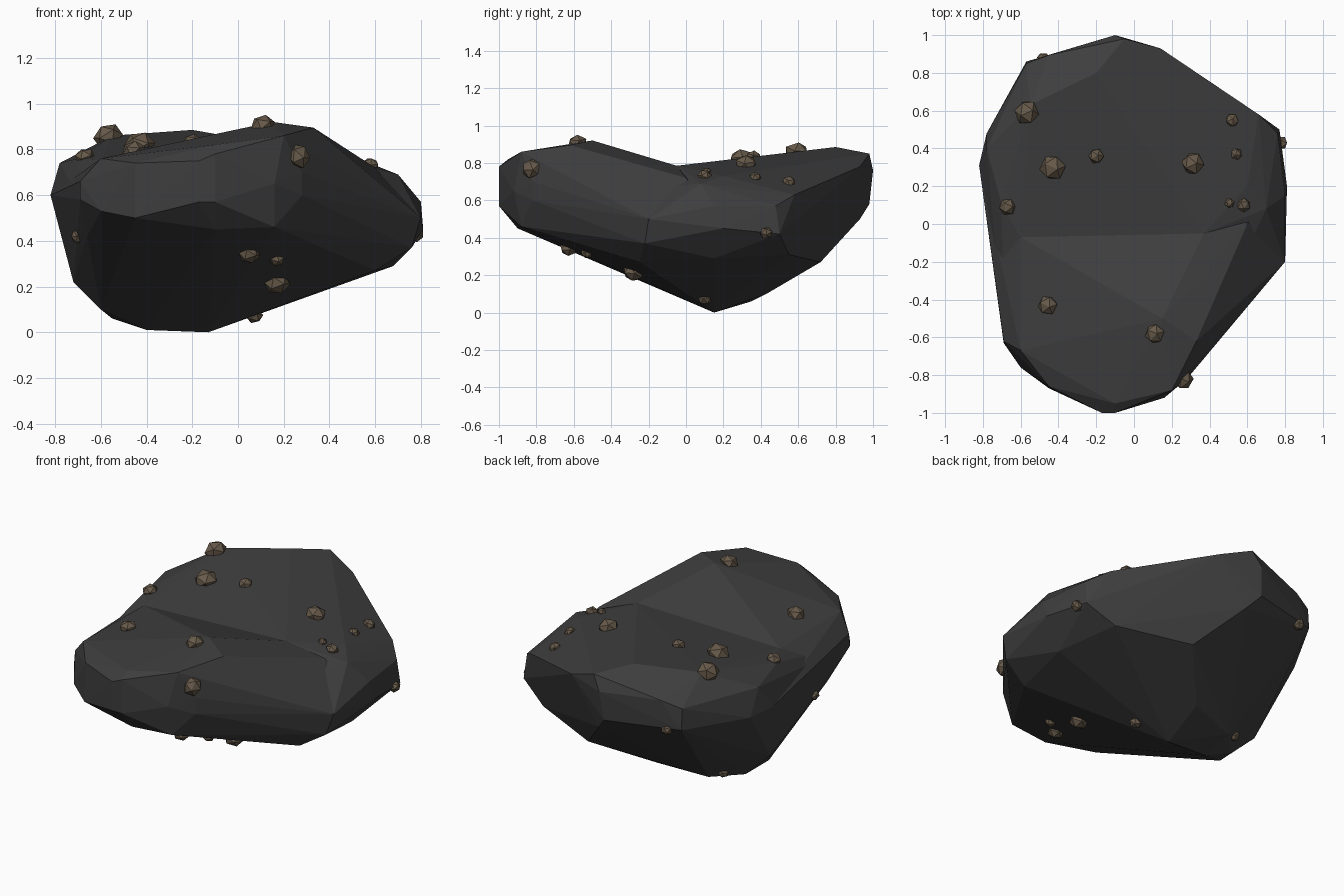
import bpy, bmesh, random
from mathutils import Vector, Euler
from mathutils.bvhtree import BVHTree

if "Cube" in bpy.data.objects:
    bpy.data.objects.remove(bpy.data.objects["Cube"])

random.seed(4)


def material(name, rgb):
    m = bpy.data.materials.new(name)
    m.diffuse_color = (*rgb, 1)
    m.use_nodes = True
    m.node_tree.nodes["Principled BSDF"].inputs["Base Color"].default_value = m.diffuse_color
    return m


STONE = material("dark stone", (0.048, 0.048, 0.048))
ORE = material("brown ore", (0.135, 0.102, 0.068))


def hull(name, points, mat):
    """Flat-faced convex block around a few corner points."""
    bm = bmesh.new()
    for p in points:
        bm.verts.new(p)
    bmesh.ops.convex_hull(bm, input=bm.verts)
    loose = [v for v in bm.verts if not v.link_faces]
    bmesh.ops.delete(bm, geom=loose, context='VERTS')
    bmesh.ops.recalc_face_normals(bm, faces=bm.faces)
    me = bpy.data.meshes.new(name)
    bm.to_mesh(me)
    bm.free()
    me.materials.append(mat)
    ob = bpy.data.objects.new(name, me)
    bpy.context.collection.objects.link(ob)
    return ob


# Underside and girdle corners shared by both halves of the boulder
lower = [
    (-.40, .15, .01), (-.13, .15, .0), (-.55, .20, .06), (-.40, .35, .06),
    (-.10, .43, .10), (.17, .72, .27), (-.60, .04, .10), (-.72, .20, .22),
    (-.82, .31, .60), (-.78, .48, .58), (-.57, .86, .59), (-.12, .98, .58),
    (-.05, .93, .50), (.60, .55, .31), (.77, .50, .42), (.68, .15, .29),
    (.81, .20, .45), (.80, -.20, .50), (.76, -.22, .37), (.60, -.25, .27),
    (.28, -.82, .60), (.16, -.88, .46), (-.17, -1.0, .57), (-.10, -1.0, .57),
    (-.10, -.90, .45), (-.45, -.87, .50), (-.60, -.76, .53), (-.69, -.63, .58),
    (-.66, -.45, .42),
]
valley = [(-.60, -.07, .755), (.37, -.05, .785)]

# Upper corners of the back half and the front half
back_top = [
    (-.70, .10, .76), (-.78, .40, .74), (-.55, .63, .86), (-.20, .80, .885),
    (-.05, .98, .85), (-.10, 1.0, .76), (.14, .93, .78), (-.45, .895, .76),
    (-.57, .85, .72), (.66, .58, .63), (.76, .48, .57), (.60, .20, .73),
    (.70, .08, .69), (.80, .15, .57),
]
front_top = [
    (-.60, -.67, .76), (-.69, -.62, .66), (-.45, -.86, .74), (-.17, -1.0, .75),
    (-.10, -1.0, .78), (-.10, -.95, .82), (.20, -.88, .86), (.15, -.50, .92),
    (.33, -.62, .895), (.28, -.82, .70), (.60, .0, .72), (.16, -.92, .65),
]

rock = hull("boulder", lower + valley + back_top, STONE)
front = hull("front_half", [p for p in lower if p[1] < .45] + valley + front_top, STONE)

# Weld the halves so the saddle across the top becomes a crease
mod = rock.modifiers.new("join", 'BOOLEAN')
mod.operation = 'UNION'
mod.solver = 'EXACT'
mod.object = front
bpy.context.view_layer.objects.active = rock
bpy.ops.object.modifier_apply(modifier=mod.name)
bpy.data.objects.remove(front)

bm = bmesh.new()
bm.from_mesh(rock.data)
tree = BVHTree.FromBMesh(bm)
bm.free()

# Ore nuggets: position and radius, settled onto the nearest rock surface
nuggets = [
    (-.57, .59, .86, .068), (-.43, .30, .81, .070), (-.20, .36, .83, .042),
    (-.67, .09, .77, .046), (-.46, -.43, .81, .054), (.11, -.58, .90, .054),
    (.27, -.83, .77, .056), (.31, .32, .79, .062), (.52, .55, .70, .038),
    (.54, .37, .72, .033), (.50, .11, .73, .027), (.58, .10, .73, .038),
    (.79, .43, .42, .036), (.05, -.63, .34, .048), (.17, -.53, .32, .034),
    (.17, -.28, .22, .058), (.07, .10, .08, .038), (-.48, .87, .58, .036),
    (-.70, -.26, .42, .032), (-.49, .325, .08, .032),
]
for i, (x, y, z, r) in enumerate(nuggets):
    spot, normal, _, _ = tree.find_nearest(Vector((x, y, z)))
    bm = bmesh.new()
    bmesh.ops.create_icosphere(bm, subdivisions=1, radius=r)
    turn = Euler([random.uniform(0, 6.28) for _ in range(3)]).to_matrix()
    bmesh.ops.rotate(bm, verts=bm.verts, matrix=turn)
    for v in bm.verts:      # flatten slightly along the rock normal
        v.co -= normal * v.co.dot(normal) * .2
    me = bpy.data.meshes.new("ore_nugget")
    bm.to_mesh(me)
    bm.free()
    me.materials.append(ORE)
    ob = bpy.data.objects.new(f"ore_nugget_{i + 1}", me)
    ob.location = spot + normal * r * .1
    bpy.context.collection.objects.link(ob)
